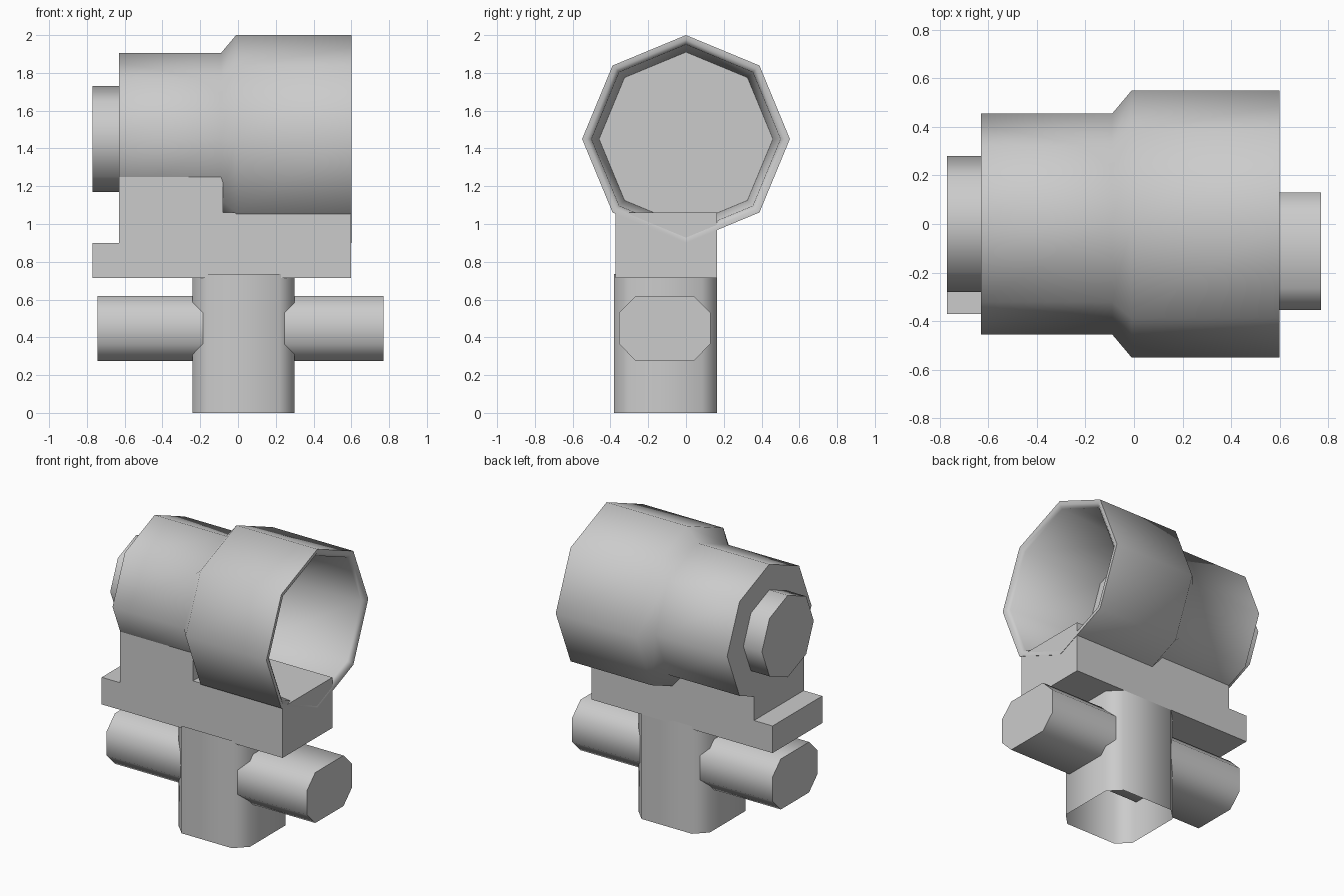
import bpy, bmesh, math

if "Cube" in bpy.data.objects:
    bpy.data.objects.remove(bpy.data.objects["Cube"])


def finish(name, bm, angle):
    bmesh.ops.remove_doubles(bm, verts=bm.verts, dist=1e-5)
    bmesh.ops.recalc_face_normals(bm, faces=bm.faces)
    me = bpy.data.meshes.new(name)
    bm.to_mesh(me)
    bm.free()
    ob = bpy.data.objects.new(name, me)
    bpy.context.collection.objects.link(ob)
    bpy.ops.object.select_all(action='DESELECT')
    bpy.context.view_layer.objects.active = ob
    ob.select_set(True)
    bpy.ops.object.shade_smooth_by_angle(angle=math.radians(angle))
    return ob


def lathe_x(name, profile, zc, sides=8):
    """Turn (x, radius) points around the x axis; the end rings are capped."""
    bm = bmesh.new()
    rings = []
    for x, r in profile:
        rings.append([bm.verts.new((x, r * math.sin(2 * math.pi * i / sides),
                                    zc + r * math.cos(2 * math.pi * i / sides)))
                      for i in range(sides)])
    for a, b in zip(rings, rings[1:]):
        for i in range(sides):
            j = (i + 1) % sides
            bm.faces.new((a[i], a[j], b[j], b[i]))
    bm.faces.new(rings[0])
    bm.faces.new(rings[-1])
    return finish(name, bm, 50)


def prism(name, outline, place, lo, hi, capped=True, angle=50):
    """Extrude a 2D outline between lo and hi; place maps (u, v, w) to xyz."""
    bm = bmesh.new()
    a = [bm.verts.new(place(u, v, lo)) for u, v in outline]
    b = [bm.verts.new(place(u, v, hi)) for u, v in outline]
    n = len(outline)
    for i in range(n):
        j = (i + 1) % n
        bm.faces.new((a[i], a[j], b[j], b[i]))
    if capped:
        bm.faces.new(a)
        bm.faces.new(b)
    return finish(name, bm, angle)


def chamfered(u0, u1, v0, v1, c):
    return [(u0 + c, v0), (u1 - c, v0), (u1, v0 + c), (u1, v1 - c),
            (u1 - c, v1), (u0 + c, v1), (u0, v1 - c), (u0, v0 + c)]


# stepped eight-sided housing with a hollow front
lathe_x("housing", [(-0.63, 0.455), (-0.09, 0.455), (-0.01, 0.55), (0.60, 0.55),
                    (0.60, 0.525), (0.58, 0.50), (0.0, 0.46)], 1.45)

# rear cap
lathe_x("rear_cap", [(-0.77, 0.28), (-0.60, 0.28)], 1.45)

# stepped cradle under the housing
prism("cradle", [(-0.77, 0.715), (0.598, 0.715), (0.598, 1.06), (-0.08, 1.06),
                 (-0.08, 1.25), (-0.63, 1.25), (-0.63, 0.90), (-0.77, 0.90)],
      lambda u, v, w: (u, w, v), -0.372, 0.165, angle=30)

# upright post, open at the bottom
prism("post", chamfered(-0.24, 0.30, -0.38, 0.165, 0.08),
      lambda u, v, w: (u, v, w), 0.0, 0.735, capped=False)

# horizontal arm through the post
prism("cross_arm", chamfered(-0.355, 0.13, 0.275, 0.62, 0.09),
      lambda u, v, w: (w, u, v), -0.745, 0.77)
